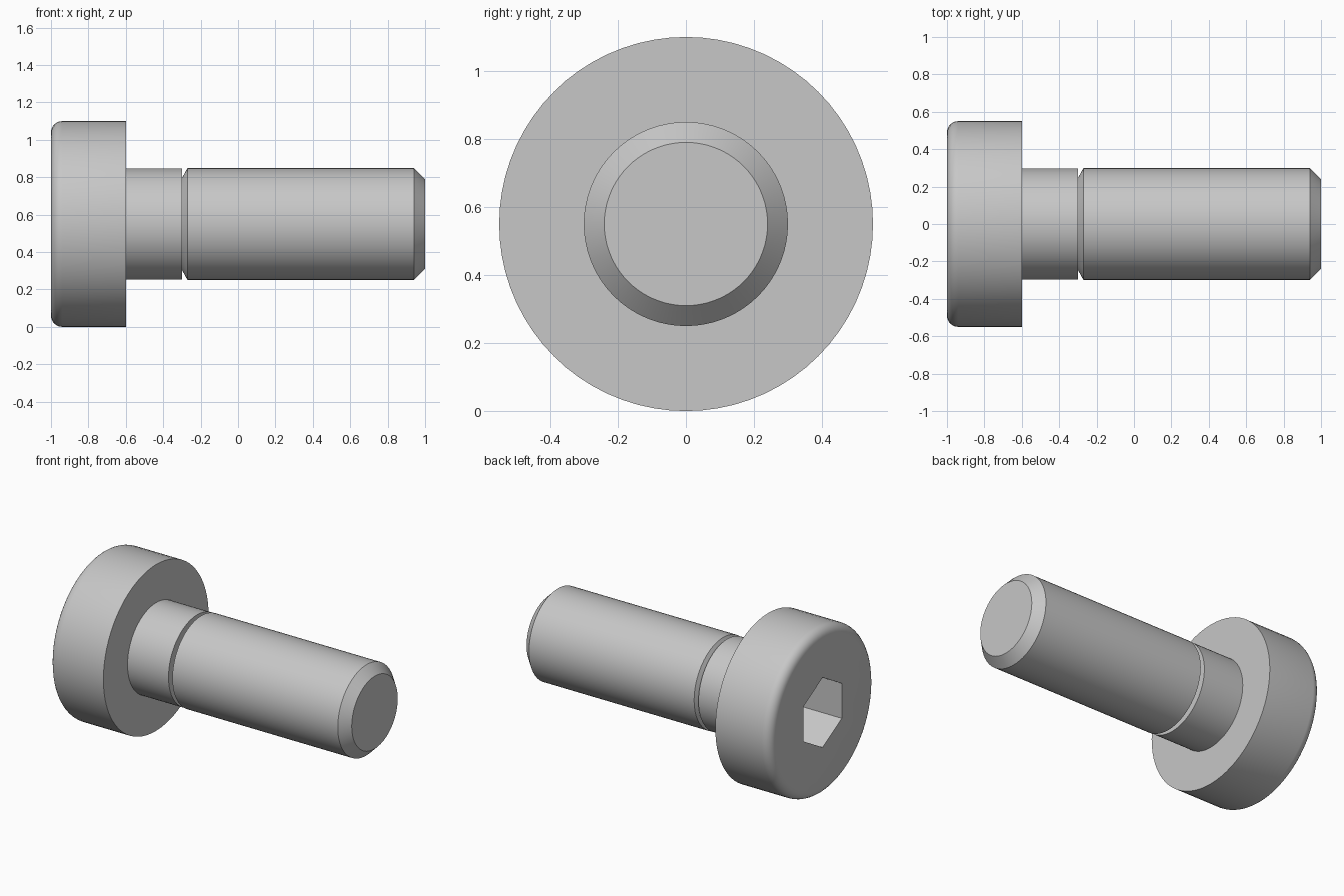
import bpy
import bmesh
from math import cos, sin, pi, radians

if "Cube" in bpy.data.objects:
    bpy.data.objects.remove(bpy.data.objects["Cube"], do_unlink=True)

AXIS_Z = 0.55
SEGMENTS = 72

steel = bpy.data.materials.new("steel grey")
steel.use_nodes = True
grey = (0.57, 0.57, 0.57, 1)
steel.diffuse_color = grey
steel.node_tree.nodes["Principled BSDF"].inputs["Base Color"].default_value = grey


def turned(name, profile, sides=SEGMENTS):
    """Solid of revolution about the x axis from (x, radius) pairs, with flat end caps."""
    bm = bmesh.new()
    rings = []
    for x, r in profile:
        angles = [2 * pi * i / sides for i in range(sides)]
        rings.append([bm.verts.new((x, r * sin(a), r * cos(a))) for a in angles])
    for a, b in zip(rings, rings[1:]):
        for i in range(sides):
            j = (i + 1) % sides
            bm.faces.new((a[i], a[j], b[j], b[i]))
    bm.faces.new(rings[0])
    bm.faces.new(rings[-1])
    bmesh.ops.recalc_face_normals(bm, faces=bm.faces)
    mesh = bpy.data.meshes.new(name)
    bm.to_mesh(mesh)
    bm.free()
    mesh.materials.append(steel)
    obj = bpy.data.objects.new(name, mesh)
    obj.location.z = AXIS_Z
    bpy.context.collection.objects.link(obj)
    return obj


def activate(obj):
    bpy.ops.object.select_all(action='DESELECT')
    obj.select_set(True)
    bpy.context.view_layer.objects.active = obj


# Head with a rounded outer rim
fillet = 0.06
steps = 6
rim = [(-1 + fillet * (1 - sin(t)), 0.55 - fillet * (1 - cos(t)))
       for t in (pi / 2 * (1 - i / steps) for i in range(steps + 1))]
head = turned("head", rim + [(-0.6, 0.55)])

# Hexagonal key socket, points up and down
cutter = turned("socket_cutter", [(-1.1, 0.231), (-0.7, 0.231)], 6)
cutter.hide_render = True
socket = head.modifiers.new("socket", 'BOOLEAN')
socket.operation = 'DIFFERENCE'
socket.solver = 'EXACT'
socket.object = cutter
activate(head)
bpy.ops.object.modifier_apply(modifier=socket.name)
bpy.data.objects.remove(cutter, do_unlink=True)

# Plain shank under the head
shank = turned("shank", [(-0.62, 0.298), (-0.3, 0.298)])

# Main shaft: narrow groove, lead-in cone, long barrel and chamfered tip
shaft = turned("shaft", [(-0.33, 0.245), (-0.3, 0.245), (-0.27, 0.3),
                         (0.94, 0.3), (1, 0.24)])

for part in (head, shank, shaft):
    activate(part)
    bpy.ops.object.shade_smooth_by_angle(angle=radians(28))
